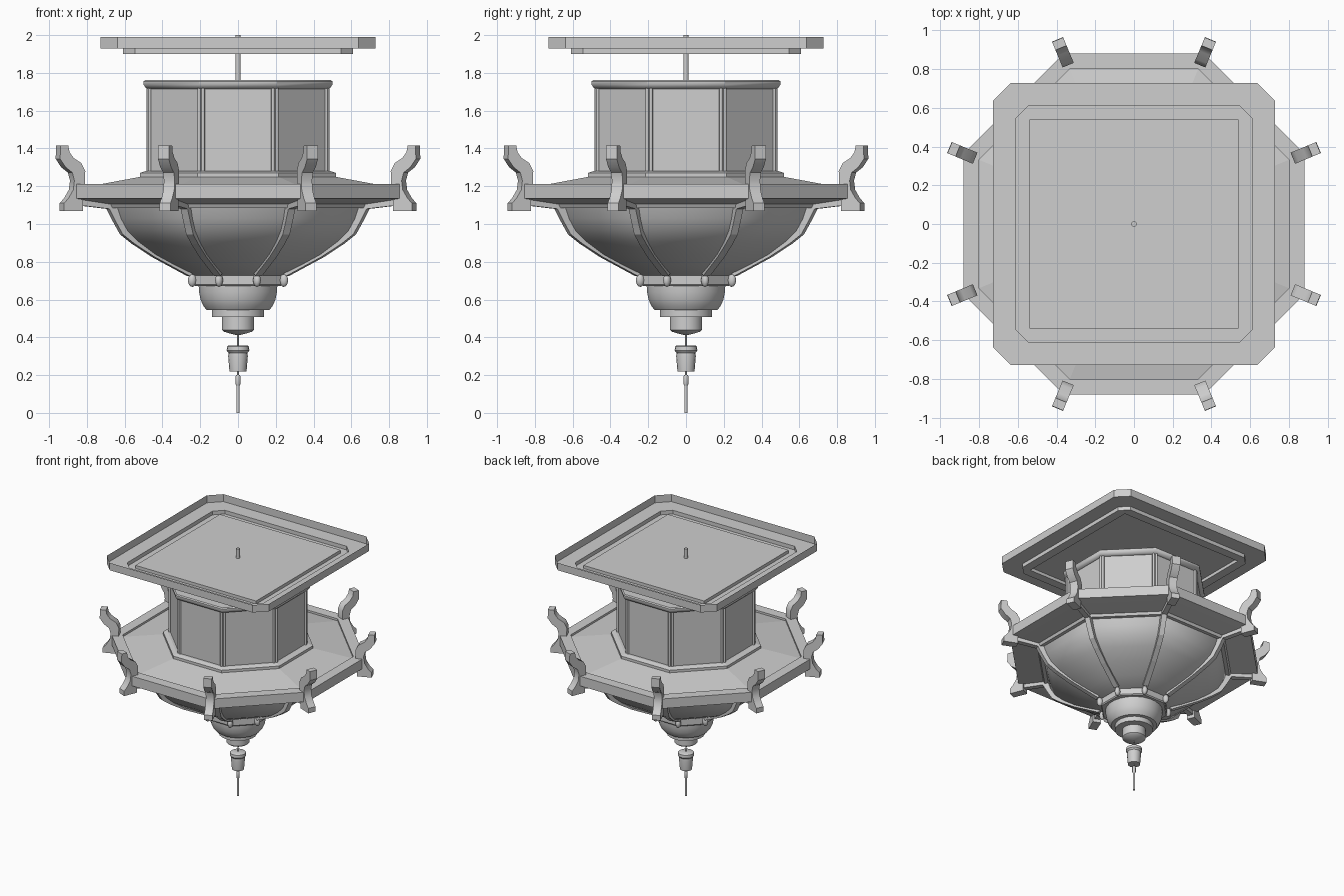
import bpy, bmesh
from math import pi, cos, sin, radians
from mathutils import Vector, Matrix

cube = bpy.data.objects.get("Cube")
if cube:
    bpy.data.objects.remove(cube, do_unlink=True)

grey = bpy.data.materials.new("plain_grey")
grey.use_nodes = True
GREY = (0.62, 0.62, 0.62, 1)
grey.diffuse_color = GREY
grey.node_tree.nodes["Principled BSDF"].inputs["Base Color"].default_value = GREY

STEP = pi / 4
HALF = pi / 8


def finish(name, bm, smooth=None):
    """Turn a bmesh into a named object, smooth below the given angle."""
    bmesh.ops.recalc_face_normals(bm, faces=bm.faces)
    mesh = bpy.data.meshes.new(name)
    bm.to_mesh(mesh)
    bm.free()
    mesh.materials.append(grey)
    obj = bpy.data.objects.new(name, mesh)
    bpy.context.collection.objects.link(obj)
    if smooth:
        for p in mesh.polygons:
            p.use_smooth = True
        mesh.set_sharp_from_angle(angle=radians(smooth))
    return obj


def loft(bm, rings, cap_start=True, cap_end=True):
    """Bridge equal rings of points with quads."""
    loops = [[bm.verts.new(p) for p in ring] for ring in rings]
    n = len(loops[0])
    for a, b in zip(loops, loops[1:]):
        for i in range(n):
            j = (i + 1) % n
            bm.faces.new((a[i], a[j], b[j], b[i]))
    if cap_start:
        bm.faces.new(loops[0])
    if cap_end:
        bm.faces.new(loops[-1])


def turned(name, profile, sides=24, smooth=35):
    """Turn a (radius, z) profile; for eight sides the radius is to the flat."""
    k = 1 / cos(HALF) if sides == 8 else 1
    bm = bmesh.new()
    loft(bm, [[(r * k * cos(HALF + 2 * pi * i / sides),
                r * k * sin(HALF + 2 * pi * i / sides), z)
               for i in range(sides)] for r, z in profile])
    return finish(name, bm, smooth)


def corner_slabs(name, outline, width, smooth=None):
    """Extrude a radial (r, z) outline sideways and repeat it at all corners."""
    bm = bmesh.new()
    for i in range(8):
        turn = Matrix.Rotation(HALF + i * STEP, 3, 'Z')
        loft(bm, [[turn @ Vector((r, side * width / 2, z)) for r, z in outline]
                  for side in (-1, 1)])
    return finish(name, bm, smooth)


def chamfered(half, cut, z):
    """Square ring with cut corners."""
    b = half - cut
    return [(half, -b, z), (half, b, z), (b, half, z), (-b, half, z),
            (-half, b, z), (-half, -b, z), (-b, -half, z), (b, -half, z)]


# Ceiling tray: thin pressed sheet, open at the top
bm = bmesh.new()
loft(bm, [chamfered(0.727, 0.088, 1.99), chamfered(0.727, 0.088, 1.93),
          chamfered(0.61, 0.065, 1.93), chamfered(0.61, 0.065, 1.9),
          chamfered(0.54, 0.001, 1.9), chamfered(0.54, 0.001, 1.925)],
     cap_start=False)
finish("ceiling_tray", bm)

turned("hanging_rod", [(0.014, 1.7), (0.014, 2.0)], 12)

# Eight-sided drum with base step, cornice and corner beads
turned("drum", [(0.472, 1.24), (0.472, 1.74)], 8, None)
turned("drum_base", [(0.52, 1.23), (0.52, 1.27), (0.49, 1.28)], 8, None)
turned("drum_cornice", [(0.472, 1.715), (0.488, 1.72), (0.5, 1.738),
                        (0.5, 1.755), (0.492, 1.762)], 8, 40)
bm = bmesh.new()
for i in range(8):
    a, r = HALF + i * STEP, 0.474 / cos(HALF)
    for s in (-1, 1):
        t = a + s * 0.022
        bmesh.ops.create_cone(
            bm, cap_ends=True, segments=8, radius1=0.009, radius2=0.009, depth=0.44,
            matrix=Matrix.Translation((r * cos(t) * 0.995, r * sin(t) * 0.995, 1.5)))
finish("drum_corner_beads", bm, 50)

# Wide rim with sloping top and soffit
turned("roof_rim", [(0.5, 1.253), (0.8, 1.197), (0.8, 1.213), (0.88, 1.213),
                    (0.88, 1.135), (0.82, 1.125), (0.69, 1.105), (0.68, 1.085),
                    (0.6, 1.085)], 8, None)

# Bowl
turned("bowl", [(0.655, 1.09), (0.635, 1.03), (0.6, 0.965), (0.54, 0.905),
                (0.45, 0.838), (0.34, 0.778), (0.23, 0.725)], 8, 60)

# Ribs along the bowl corners, swept as a band inside an outer path
path = [(0.95, 1.1), (0.88, 1.095), (0.745, 1.08), (0.71, 1.015), (0.668, 0.945),
        (0.6, 0.895), (0.485, 0.825), (0.285, 0.725)]
inner = [(r - 0.035, z + 0.03) for r, z in reversed(path)]
corner_slabs("bowl_ribs", path + inner, 0.04)

# Curled brackets at the rim corners
bracket = [(1.03, 1.415), (1.032, 1.345), (1.0, 1.3), (0.962, 1.272), (0.95, 1.23),
           (0.957, 1.18), (0.985, 1.135), (1.01, 1.11), (1.01, 1.07),
           (0.9, 1.07), (0.9, 1.13), (0.89, 1.2), (0.888, 1.28), (0.91, 1.322),
           (0.955, 1.35), (0.978, 1.38), (0.985, 1.415)]
corner_slabs("rim_brackets", bracket, 0.062, 35)

# Collar with rounded knobs at its corners
turned("collar", [(0.228, 0.672), (0.235, 0.68), (0.235, 0.735), (0.2, 0.742)], 8, None)
bm = bmesh.new()
for i in range(8):
    place = (Matrix.Rotation(HALF + i * STEP, 4, 'Z')
             @ Matrix.Translation((0.262, 0, 0.702))
             @ Matrix.Diagonal((0.024, 0.02, 0.035, 1)))
    bmesh.ops.create_uvsphere(bm, u_segments=12, v_segments=8, radius=1, matrix=place)
finish("collar_knobs", bm, 60)

# Stepped cup and boss beneath the collar
turned("cup", [(0.21, 0.675), (0.208, 0.64), (0.2, 0.6), (0.186, 0.568),
               (0.168, 0.545)])
turned("cup_ring", [(0.14, 0.55), (0.14, 0.507)])
turned("boss", [(0.086, 0.51), (0.086, 0.44), (0.075, 0.43), (0.035, 0.418),
                (0.008, 0.412)])

# Pull cord, tassel and end rod
turned("pull_cord", [(0.004, 0.42), (0.004, 0.13)], 8)
turned("tassel", [(0.05, 0.357), (0.058, 0.352), (0.06, 0.33), (0.05, 0.318),
                  (0.052, 0.3), (0.045, 0.218)], 16)
turned("cord_bead", [(0.01, 0.2), (0.013, 0.193), (0.013, 0.152), (0.01, 0.145)], 12)
turned("end_rod", [(0.009, 0.146), (0.009, 0.0)], 12)
